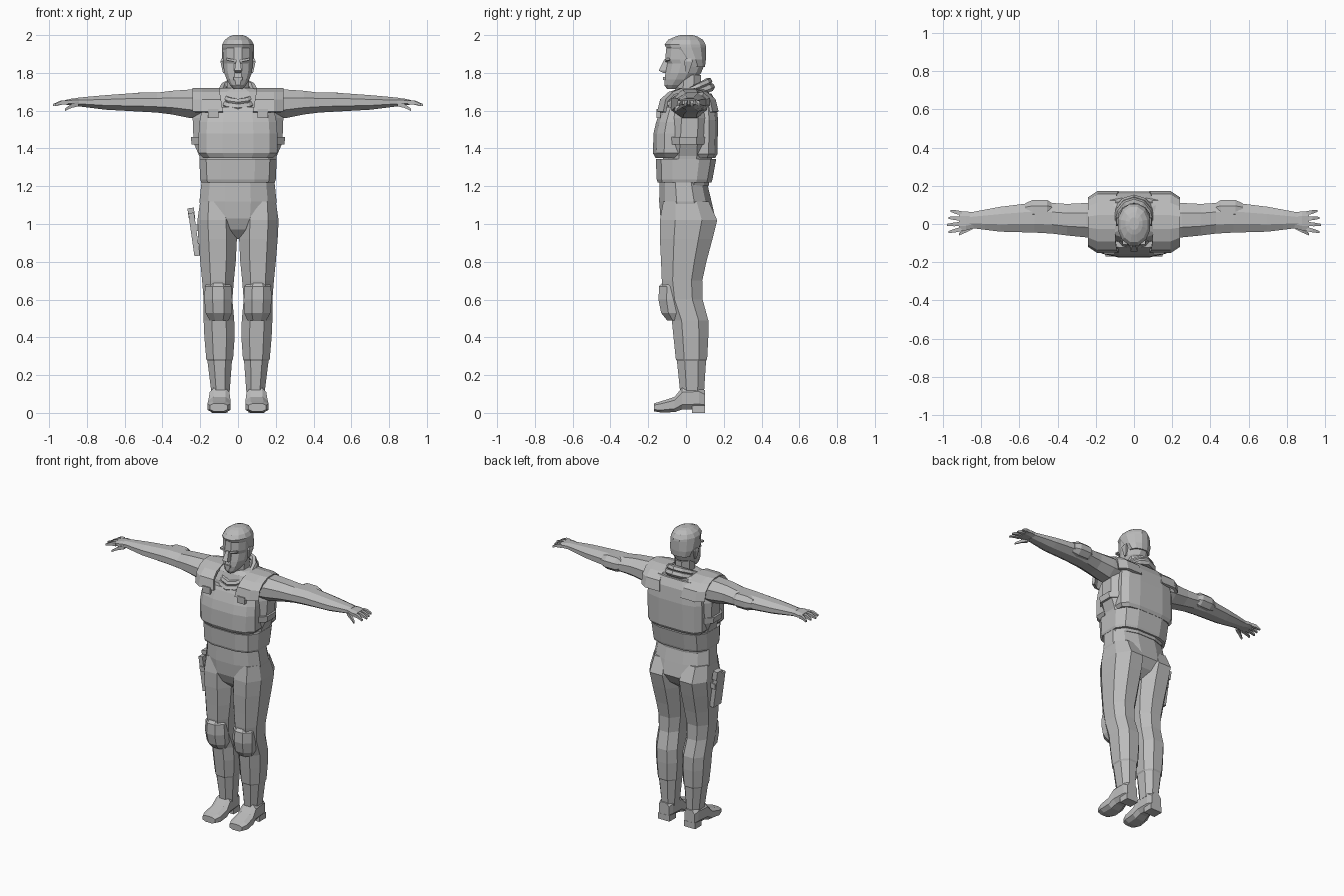
import bpy
import bmesh
from math import pi, cos, sin, copysign
from mathutils import Vector, Matrix

if "Cube" in bpy.data.objects:
    bpy.data.objects.remove(bpy.data.objects["Cube"], do_unlink=True)

grey = bpy.data.materials.new("plain grey")
grey.use_nodes = True
grey.diffuse_color = (0.5, 0.5, 0.5, 1)
grey.node_tree.nodes["Principled BSDF"].inputs["Base Color"].default_value = grey.diffuse_color


def finish(name, bm, mirror=False):
    """Turn a bmesh into a flat shaded object, optionally mirrored across x."""
    bmesh.ops.recalc_face_normals(bm, faces=bm.faces)
    mesh = bpy.data.meshes.new(name)
    bm.to_mesh(mesh)
    bm.free()
    mesh.materials.append(grey)
    part = bpy.data.objects.new(name, mesh)
    bpy.context.scene.collection.objects.link(part)
    if mirror:
        part.modifiers.new("mirror", "MIRROR").use_mirror_merge = False
    return part


def skin_rings(name, rings, closed=False, mirror=False):
    """Bridge successive rings of points with quads, then cap or close the ends."""
    bm = bmesh.new()
    loops = [[bm.verts.new(point) for point in ring] for ring in rings]
    pairs = list(zip(loops, loops[1:]))
    if closed:
        pairs.append((loops[-1], loops[0]))
    else:
        bm.faces.new(loops[0])
        bm.faces.new(loops[-1])
    for here, there in pairs:
        for i in range(len(here)):
            bm.faces.new((here[i - 1], here[i], there[i], there[i - 1]))
    return finish(name, bm, mirror)


def section(sides, power, x=None, y=None, z=None, wide=0, left=None, right=None,
            front=0, back=0, low=0, high=0):
    """Rounded section inside the given bounds, in the plane of the given x, y or z."""
    inner = -wide if left is None else left
    outer = wide if right is None else right
    bounds = [(inner, outer), (front, back), (low, high)]
    plane = [x, y, z]
    across = [axis for axis in range(3) if plane[axis] is None]
    reach = cos(pi / sides) ** (2 / power)
    points = []
    for i in range(sides):
        angle = (i + 0.5) * 2 * pi / sides
        point = list(plane)
        for axis, wave in zip(across, (cos(angle), sin(angle))):
            start, end = bounds[axis]
            swing = copysign(abs(wave) ** (2 / power), wave) / reach
            point[axis] = (start + end) / 2 + (end - start) / 2 * swing
        points.append(point)
    return points


def loft(name, *rings, sides=8, power=2.0, mirror=False):
    return skin_rings(name, [section(sides, power, **ring) for ring in rings], mirror=mirror)


def box(name, centre, size, tilt=0.0, mirror=False):
    bm = bmesh.new()
    place = Matrix.Translation(centre) @ Matrix.Rotation(tilt, 4, "Y")
    bmesh.ops.create_cube(bm, size=1, matrix=place @ Matrix.Diagonal((*size, 1)))
    finish(name, bm, mirror)


def digit(name, start, end, thickness):
    """Finger tapering from start to end, bent at the middle joint."""
    start, end = Vector(start), Vector(end)
    joint = start.lerp(end, 0.5) + Vector((0, 0, thickness / 2))
    rings = []
    for point, r in ((start, thickness), (joint, thickness * 0.9), (end, thickness / 2)):
        rings.append(dict(x=point.x, front=point.y - r, back=point.y + r,
                          low=point.z - r, high=point.z + r))
    loft(name, *rings, sides=4, mirror=True)


def collar_roll(name, grow, lift, thickness):
    """Roll of cloth around the neck, high at the nape and low at the throat."""
    rings = []
    for i in range(12):
        turn = i * pi / 6
        out = Vector((sin(turn), cos(turn), 0))
        centre = Vector((.09 * grow * out.x, .01 + .11 * grow * out.y, lift + .055 * out.y))
        rings.append([centre + thickness * (out * cos(k * pi / 3) + Vector((0, 0, sin(k * pi / 3))))
                      for k in range(6)])
    skin_rings(name, rings, closed=True)


# Head and hair
loft("head",
     dict(z=1.715, wide=.022, front=-.1, back=-.04), dict(z=1.735, wide=.042, front=-.115, back=0),
     dict(z=1.765, wide=.06, front=-.115, back=.05), dict(z=1.8, wide=.073, front=-.108, back=.08),
     dict(z=1.85, wide=.078, front=-.098, back=.1), dict(z=1.872, wide=.08, front=-.11, back=.1),
     dict(z=1.935, wide=.08, front=-.104, back=.1), sides=12)
loft("hair",
     dict(z=1.83, wide=.07, front=0, back=.1), dict(z=1.87, wide=.084, front=-.04, back=.105),
     dict(z=1.935, wide=.085, front=-.106, back=.106), dict(z=1.95, wide=.084, front=-.113, back=.104),
     dict(z=1.975, wide=.07, front=-.095, back=.09), dict(z=1.993, wide=.045, front=-.055, back=.06),
     dict(z=2, wide=.025, front=-.03, back=.035), sides=12)

# Face
loft("nose",
     dict(z=1.8, wide=.014, front=-.12, back=-.08), dict(z=1.812, wide=.019, front=-.144, back=-.08),
     dict(z=1.872, wide=.009, front=-.114, back=-.08), sides=4, power=4)
box("lips", (0, -.112, 1.77), (.045, .018, .014))
box("brows", (.036, -.098, 1.868), (.05, .02, .012), tilt=-.2, mirror=True)
loft("ears",
     dict(z=1.8, left=.07, right=.08, front=0, back=.015),
     dict(z=1.86, left=.07, right=.093, front=-.01, back=.035),
     dict(z=1.875, left=.07, right=.088, front=0, back=.03), sides=4, power=4, mirror=True)

# Neck and collar
loft("neck",
     dict(z=1.58, wide=.075, front=-.095, back=.09), dict(z=1.66, wide=.065, front=-.085, back=.09),
     dict(z=1.71, wide=.057, front=-.055, back=.08), dict(z=1.79, wide=.057, front=-.05, back=.08))
collar_roll("upper_collar", grow=1, lift=1.7, thickness=.02)
collar_roll("lower_collar", grow=1.1, lift=1.67, thickness=.023)

# Torso and armoured vest
loft("torso",
     dict(z=1.2, wide=.185, front=-.13, back=.12), dict(z=1.36, wide=.205, front=-.12, back=.14),
     dict(z=1.43, wide=.235, front=-.11, back=.14), dict(z=1.56, wide=.24, front=-.1, back=.14),
     dict(z=1.64, wide=.22, front=-.09, back=.13), dict(z=1.7, wide=.16, front=-.07, back=.12),
     dict(z=1.72, wide=.09, front=-.05, back=.1), sides=12, power=2.6)
loft("vest_waist",
     dict(z=1.22, wide=.195, front=-.15, back=.135), dict(z=1.235, wide=.2, front=-.155, back=.14),
     dict(z=1.345, wide=.205, front=-.16, back=.16), sides=12, power=3.2)
loft("chest_plate",
     dict(z=1.35, wide=.185, front=-.162, back=.02), dict(z=1.375, wide=.208, front=-.175, back=.02),
     dict(z=1.48, wide=.208, front=-.172, back=.02), dict(z=1.54, wide=.204, front=-.158, back=.02),
     dict(z=1.6, wide=.192, front=-.135, back=.02), dict(z=1.62, wide=.18, front=-.124, back=.02),
     sides=12, power=2.8)
loft("back_plate",
     dict(z=1.35, wide=.19, back=.155), dict(z=1.37, wide=.205, back=.166),
     dict(z=1.55, wide=.205, back=.17), dict(z=1.64, wide=.19, back=.16),
     dict(z=1.69, wide=.16, back=.135), sides=12, power=3.2)
loft("side_strap",
     dict(z=1.42, wide=.245, front=-.115, back=.135), dict(z=1.46, wide=.25, front=-.115, back=.135),
     sides=12, power=2.6)
box("chest_clips", (.13, -.146, 1.585), (.055, .022, .045), mirror=True)

# Shoulder pads draped from chest to back
bm = bmesh.new()
columns = []
for x, shrink in ((.08, 1), (.19, 1), (.24, .8)):
    column = []
    for i in range(8):
        side, rise = cos(i * pi / 7), abs(sin(i * pi / 7)) ** 0.8
        tuck = .02 * rise if x < .1 else 0
        column.append(bm.verts.new((x + tuck, .01 - .163 * shrink * side, 1.595 + .127 * rise)))
    columns.append(column)
for inner, outer in zip(columns, columns[1:]):
    for i in range(len(inner) - 1):
        bm.faces.new((inner[i], outer[i], outer[i + 1], inner[i + 1]))
pads = finish("shoulder_pads", bm, mirror=True)
thicken = pads.modifiers.new("thickness", "SOLIDIFY")
thicken.thickness = .018
thicken.offset = -1 if pads.data.polygons[3].normal.z > 0 else 1

# Arms
loft("arms",
     dict(x=.16, front=-.08, back=.11, low=1.56, high=1.705),
     dict(x=.25, front=-.07, back=.11, low=1.56, high=1.712),
     dict(x=.35, front=-.06, back=.105, low=1.58, high=1.705),
     dict(x=.43, front=-.05, back=.11, low=1.59, high=1.695),
     dict(x=.52, front=-.045, back=.112, low=1.595, high=1.695),
     dict(x=.7, front=-.04, back=.09, low=1.605, high=1.682),
     dict(x=.78, front=-.03, back=.075, low=1.615, high=1.675),
     dict(x=.86, front=-.02, back=.06, low=1.625, high=1.667), mirror=True)
loft("elbow_pads",
     dict(x=.43, front=.04, back=.11, low=1.61, high=1.68),
     dict(x=.455, front=.02, back=.126, low=1.6, high=1.695),
     dict(x=.53, front=.02, back=.126, low=1.6, high=1.695),
     dict(x=.57, front=.04, back=.108, low=1.61, high=1.68), mirror=True)

# Hands
loft("palms",
     dict(x=.84, front=-.022, back=.06, low=1.626, high=1.666),
     dict(x=.88, front=-.034, back=.066, low=1.628, high=1.664),
     dict(x=.915, front=-.034, back=.066, low=1.632, high=1.656), power=2.6, mirror=True)
for i, finger in enumerate(("index", "middle", "ring", "little")):
    reach = .98 - .01 * abs(i - 1)
    digit(finger + "_fingers", (.9, .027 * i - .026, 1.644), (reach, .037 * i - .042, 1.63), .011)
digit("thumbs", (.845, -.015, 1.635), (.917, -.054, 1.604), .012)

# Trousers
loft("hips",
     dict(z=1.225, wide=.193, front=-.14, back=.11), dict(z=1.12, wide=.204, front=-.142, back=.135),
     dict(z=1.03, wide=.19, front=-.135, back=.155), dict(z=.97, wide=.11, front=-.11, back=.12),
     dict(z=.92, wide=.04, front=-.06, back=.06), sides=12, power=2.4)
loft("legs",
     dict(z=1.12, left=.03, right=.2, front=-.12, back=.12),
     dict(z=1.02, left=.008, right=.215, front=-.138, back=.165),
     dict(z=.92, left=.006, right=.21, front=-.138, back=.14),
     dict(z=.8, left=.012, right=.2, front=-.132, back=.108),
     dict(z=.7, left=.022, right=.19, front=-.128, back=.086),
     dict(z=.6, left=.03, right=.182, front=-.115, back=.088),
     dict(z=.49, left=.02, right=.182, front=-.075, back=.118),
     dict(z=.4, left=.018, right=.178, front=-.066, back=.118),
     dict(z=.285, left=.026, right=.168, front=-.054, back=.112),
     dict(z=.275, left=.032, right=.162, front=-.048, back=.106),
     dict(z=.1, left=.045, right=.14, front=-.03, back=.095), power=2.3, mirror=True)
loft("knee_pads",
     dict(z=.49, left=.05, right=.15, front=-.1), dict(z=.53, left=.032, right=.172, front=-.132),
     dict(z=.6, left=.03, right=.178, front=-.146), dict(z=.67, left=.035, right=.175, front=-.142),
     dict(z=.69, left=.05, right=.16, front=-.125), mirror=True)

# Boots
loft("boots",
     dict(y=-.17, left=.056, right=.148, low=.008, high=.05),
     dict(y=-.13, left=.04, right=.162, low=.002, high=.062),
     dict(y=-.06, left=.04, right=.157, low=.004, high=.085),
     dict(y=-.02, left=.045, right=.15, low=.018, high=.135),
     dict(y=.07, left=.048, right=.145, low=.02, high=.14),
     dict(y=.1, left=.06, right=.135, low=.02, high=.12), power=3, mirror=True)
box("boot_heels", (.097, .066, .02), (.085, .07, .04), mirror=True)

# Holster on the right thigh
box("holster", (-.232, -.01, .945), (.03, .085, .23), tilt=-.14)
box("holster_grip", (-.247, .015, 1.055), (.034, .055, .06), tilt=-.14)
box("holster_strap", (-.225, -.01, .98), (.045, .1, .035), tilt=-.14)
